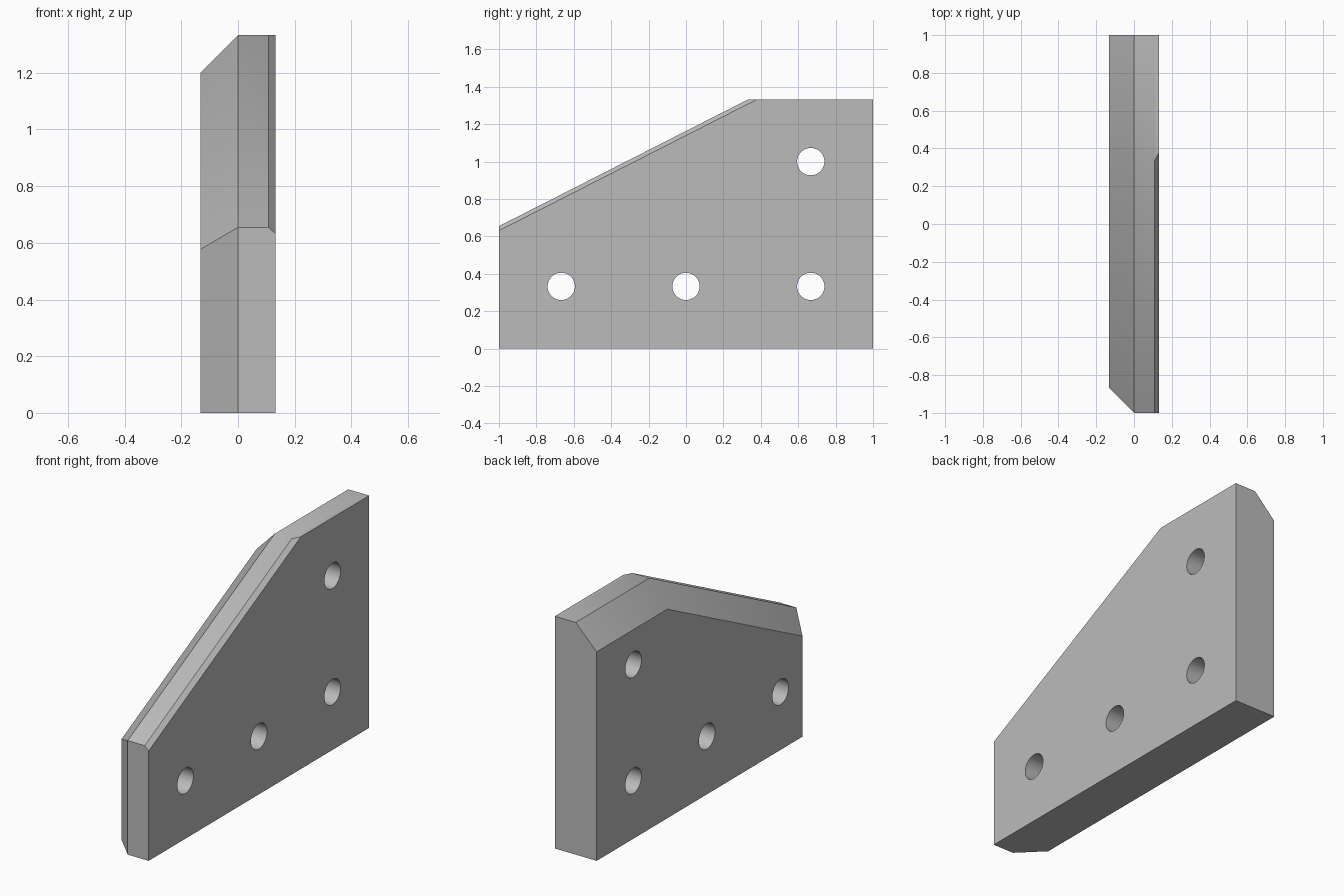
import bpy, bmesh, math

cube = bpy.data.objects.get("Cube")
if cube:
    bpy.data.objects.remove(cube, do_unlink=True)

grey = bpy.data.materials.new("plain grey")
grey.use_nodes = True
colour = (0.5, 0.5, 0.5, 1)
grey.diffuse_color = colour
grey.node_tree.nodes["Principled BSDF"].inputs["Base Color"].default_value = colour

HALF = 0.133
HEIGHT = 1.333
SLOPE = 0.678 / 1.333


def section(x, front, top, drop):
    """Outline of the plate at one x; drop lowers the sloping edge."""
    def slope_z(y):
        return 0.655 + SLOPE * (y + 1) - drop
    slope_end = -1 + (top - 0.655 + drop) / SLOPE
    return [(x, front, 0), (x, 1, 0), (x, 1, top),
            (x, slope_end, top), (x, front, slope_z(front))]


def link(name, bm):
    bmesh.ops.recalc_face_normals(bm, faces=bm.faces)
    mesh = bpy.data.meshes.new(name)
    bm.to_mesh(mesh)
    bm.free()
    obj = bpy.data.objects.new(name, mesh)
    mesh.materials.append(grey)
    bpy.context.collection.objects.link(obj)
    return obj


# Plate: wide chamfer on one side, narrow chamfer along the slope on the other
sections = [section(-HALF, -1 + HALF, HEIGHT - HALF, 0.146),
            section(0, -1, HEIGHT, 0),
            section(0.108, -1, HEIGHT, 0),
            section(HALF, -1, HEIGHT, 0.024)]
bm = bmesh.new()
rings = [[bm.verts.new(p) for p in s] for s in sections]
bm.faces.new(rings[0])
bm.faces.new(rings[-1])
for a, b in zip(rings, rings[1:]):
    for i in range(len(a)):
        j = (i + 1) % len(a)
        bm.faces.new((a[i], a[j], b[j], b[i]))
# Merge the flat strips of the base, back, front and top
bmesh.ops.dissolve_limit(bm, angle_limit=math.radians(0.5),
                         verts=bm.verts, edges=bm.edges)
plate = link("bracket_plate", bm)

# Bolt holes
bm = bmesh.new()
for y, z in ((-0.667, 0.333), (0, 0.333), (0.667, 0.333), (0.667, 1)):
    made = bmesh.ops.create_cone(bm, cap_ends=True, segments=48,
                                 radius1=0.073, radius2=0.073, depth=1)
    for v in made["verts"]:
        v.co = (v.co.z, y + v.co.x, z + v.co.y)
cutter = link("hole_cutter", bm)
cutter.hide_render = True

cut = plate.modifiers.new("bolt holes", 'BOOLEAN')
cut.operation = 'DIFFERENCE'
cut.solver = 'EXACT'
cut.object = cutter
bpy.ops.object.select_all(action='DESELECT')
plate.select_set(True)
bpy.context.view_layer.objects.active = plate
bpy.ops.object.modifier_apply(modifier=cut.name)
bpy.data.objects.remove(cutter, do_unlink=True)
bpy.ops.object.shade_smooth_by_angle(angle=math.radians(30))
